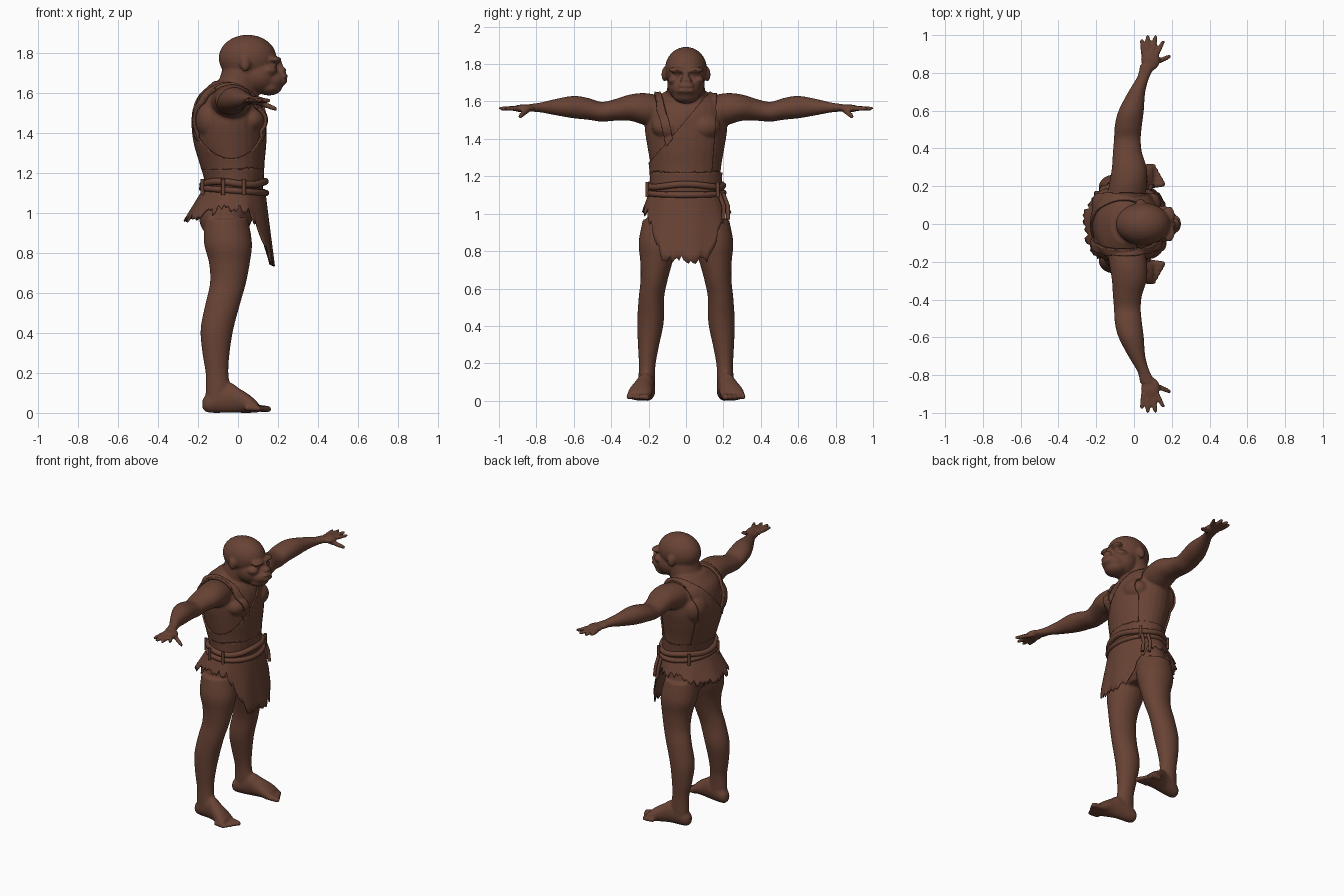
import bpy, bmesh, math, random
from mathutils import Vector

random.seed(4)
default = bpy.data.objects.get("Cube")
if default:
    bpy.data.objects.remove(default)

brown = bpy.data.materials.new("dark brown")
brown.use_nodes = True
brown.diffuse_color = (.14, .056, .035, 1)
brown.node_tree.nodes["Principled BSDF"].inputs["Base Color"].default_value = brown.diffuse_color


def add_object(name, mesh):
    """Link a smooth-shaded brown mesh to the scene."""
    mesh.materials.clear()
    mesh.materials.append(brown)
    mesh.shade_smooth()
    mesh.set_sharp_from_angle(angle=math.radians(50))
    obj = bpy.data.objects.new(name, mesh)
    bpy.context.collection.objects.link(obj)
    return obj


def to_object(name, bm):
    mesh = bpy.data.meshes.new(name)
    bm.to_mesh(mesh)
    bm.free()
    return add_object(name, mesh)


def spline(keys, steps=5):
    """Smoothly interpolate rows of numbers."""
    rows = []
    for i in range(len(keys) - 1):
        a, b, c, d = (keys[min(max(i + k, 0), len(keys) - 1)] for k in (-1, 0, 1, 2))
        for s in range(steps):
            t = s / steps
            rows.append([q + t / 2 * (r - p + t * (2 * p - 5 * q + 4 * r - w + t * (3 * (q - r) + w - p)))
                         for p, q, r, w in zip(a, b, c, d)])
    return rows + [list(keys[-1])]


def skin_rings(bm, axis, rows, side=1, sides=28):
    """Skin ellipses along an axis; a row is position, two centres, two radii."""
    rings = []
    for pos, u, v, ru, rv in rows:
        ring = []
        for i in range(sides):
            a = math.tau * i / sides
            p = [u + ru * math.cos(a), v + rv * math.sin(a)]
            p.insert("xyz".index(axis), pos)
            ring.append(bm.verts.new((p[0], p[1] * side, p[2])))
        rings.append(ring)
    for low, high in zip(rings, rings[1:]):
        for i in range(sides):
            j = (i + 1) % sides
            bm.faces.new((low[i], low[j], high[j], high[i]))
    bm.faces.new(rings[0][::-1])
    bm.faces.new(rings[-1])


def loft(bm, axis, keys, side=1):
    skin_rings(bm, axis, spline(keys), side)


def blob(bm, centre, radii, side=1):
    """An ellipsoid."""
    x, y, z = centre
    angles = [math.pi * (k + .3) / 14 for k in range(14)]
    skin_rings(bm, "z", [(z - radii[2] * math.cos(a), x, y, radii[0] * math.sin(a), radii[1] * math.sin(a))
                         for a in angles], side)


def digit(bm, axis, start, end, radius, side=1):
    """A round-tipped finger or toe."""
    a, b = Vector(start), Vector(end)
    rows = []
    for along, scale in ((0, 1.1), (.5, 1), (.8, .92), (.92, .75), (.98, .45), (1, .15)):
        p = list(a.lerp(b, along))
        rows.append((p.pop("xyz".index(axis)), *p, radius * scale, radius * scale))
    skin_rings(bm, axis, rows, side, 14)


# Torso and neck
bm = bmesh.new()
loft(bm, "z", [(.87, -.05, 0, .07, .09), (.95, -.055, 0, .12, .2), (1.05, -.04, 0, .142, .195),
               (1.15, -.02, 0, .138, .183), (1.25, -.03, 0, .153, .188), (1.35, -.04, 0, .172, .205),
               (1.45, -.045, 0, .178, .22), (1.53, -.045, 0, .17, .215), (1.59, -.05, 0, .145, .2),
               (1.63, -.055, 0, .1, .15), (1.66, -.05, 0, .07, .1)])
loft(bm, "z", [(1.5, -.05, 0, .13, .13), (1.6, -.02, 0, .11, .11), (1.68, .01, 0, .1, .1), (1.76, .03, 0, .1, .09)])

# Head: skull, face, muzzle, chin, nose and lips
for centre, radii in [((.048, 0, 1.775), (.145, .112, .117)), ((.105, 0, 1.69), (.1, .1, .095)),
                      ((.16, 0, 1.665), (.08, .075, .055)), ((.155, 0, 1.63), (.065, .07, .042)),
                      ((.205, 0, 1.735), (.02, .016, .035)), ((.222, 0, 1.715), (.02, .032, .016)),
                      ((.226, 0, 1.684), (.024, .045, .012)), ((.222, 0, 1.657), (.026, .046, .012))]:
    blob(bm, centre, radii)

for side in (1, -1):
    # Brows, eyes, cheeks, ears, chest, shoulder blades and buttocks
    for centre, radii in [((.185, .045, 1.768), (.032, .05, .016)), ((.18, .044, 1.742), (.016, .02, .012)),
                          ((.155, .065, 1.715), (.04, .032, .025)), ((.035, .115, 1.745), (.026, .016, .038)),
                          ((.065, .095, 1.465), (.07, .09, .065)), ((-.14, .1, 1.47), (.075, .09, .1)),
                          ((-.115, .09, .98), (.08, .1, .1))]:
        blob(bm, centre, radii, side)
    # Arm
    loft(bm, "y", [(.13, -.045, 1.55, .1, .08), (.22, -.03, 1.56, .1, .085), (.3, -.025, 1.567, .092, .07),
                   (.38, -.035, 1.555, .077, .058), (.45, -.035, 1.545, .071, .053), (.52, -.03, 1.56, .072, .058),
                   (.6, -.015, 1.57, .067, .06), (.7, .015, 1.57, .045, .043), (.78, .05, 1.568, .033, .026),
                   (.84, .073, 1.566, .042, .02)], side)
    # Hand
    blob(bm, (.087, .87, 1.563), (.051, .06, .021), side)
    for a, b, x, y in [(.05, .9, .041, .981), (.076, .9, .072, 1.002), (.1, .9, .115, 1.002), (.122, .9, .157, .973)]:
        digit(bm, "y", (a, b, 1.563), (x, y, 1.563), .013, side)
    digit(bm, "x", (.09, .845, 1.558), (.197, .89, 1.518), .015, side)
    # Leg
    loft(bm, "z", [(.97, -.06, .12, .11, .11), (.85, -.05, .145, .12, .108), (.75, -.043, .157, .102, .088),
                   (.65, -.05, .17, .09, .073), (.55, -.075, .185, .087, .068), (.42, -.105, .19, .082, .071),
                   (.3, -.11, .2, .068, .057), (.2, -.105, .207, .057, .045), (.12, -.1, .21, .062, .044),
                   (.05, -.1, .21, .062, .044)], side)
    # Foot
    loft(bm, "x", [(-.178, .205, .045, .015, .02), (-.15, .205, .05, .04, .048), (-.05, .215, .075, .046, .075),
                   (.01, .232, .06, .056, .06), (.06, .245, .044, .064, .044), (.1, .252, .027, .062, .025)], side)
    for i in range(5):
        digit(bm, "x", (.065 - .008 * i, .206 + .024 * i, .026), (.168 - .013 * i, .213 + .024 * i, .018),
              .018 - .0012 * i, side)
bmesh.ops.recalc_face_normals(bm, faces=bm.faces)

# Fuse the flesh into one smooth skin
draft = to_object("body_draft", bm)
fuse = draft.modifiers.new("fuse", "REMESH")
fuse.mode, fuse.voxel_size = "VOXEL", .008
relax = draft.modifiers.new("relax", "SMOOTH")
relax.factor, relax.iterations = .5, 3
skin = bpy.data.meshes.new_from_object(draft.evaluated_get(bpy.context.evaluated_depsgraph_get()))
bpy.data.objects.remove(draft)
body = add_object("body", skin)


def garment(name, cuts, thickness=.01):
    """Copy the skin, trim it by planes and thicken it outward."""
    bm = bmesh.new()
    bm.from_mesh(skin)
    for point, outward in cuts:
        bmesh.ops.bisect_plane(bm, geom=bm.verts[:] + bm.edges[:] + bm.faces[:], plane_co=point,
                               plane_no=Vector(outward).normalized(), clear_outer=True)
    obj = to_object(name, bm)
    shell = obj.modifiers.new("thickness", "SOLIDIFY")
    shell.thickness, shell.offset = thickness, 1


# Tunic over one shoulder, with a strap over the other
neckline = ((0, 0, 1.5), (0, -1.19, 1))
split = (0, 0, 1.22)
garment("tunic_waist", [(split, (0, 0, 1)), ((0, 0, 1.1), (0, 0, -1))])
garment("tunic_band", [(split, (0, 0, -1)), neckline, ((0, .155, 1.5), (0, 1, -.08))])
slant = Vector((0, .968, .25))
middle = Vector((0, -.112, 1.49))
garment("shoulder_strap", [(middle + slant * .02, slant), (middle - slant * .02, -slant),
                           ((0, 0, 1.48), (0, 1.19, -1))], .016)


def tube(name, points, radius, closed=False):
    curve = bpy.data.curves.new(name, "CURVE")
    curve.dimensions = "3D"
    curve.bevel_depth, curve.bevel_resolution, curve.use_fill_caps = radius, 3, True
    line = curve.splines.new("POLY")
    line.points.add(len(points) - 1)
    for p, co in zip(line.points, points):
        p.co = (*co, 1)
    line.use_cyclic_u = closed
    curve.materials.append(brown)
    bpy.context.collection.objects.link(bpy.data.objects.new(name, curve))


def around(angle, z, grow=0):
    """A point on the waist, with angle zero in front."""
    return (-.02 + (.156 + grow) * math.cos(angle), (.197 + grow) * math.sin(angle), z)


# Rope belt, bindings and a hanging tie
turn = [math.tau * i / 64 for i in range(64)]
tube("belt_upper", [around(a, 1.15 + .008 * math.cos(3 * a)) for a in turn], .018, True)
tube("belt_lower", [around(a, 1.112 - .012 * math.cos(a), .004) for a in turn], .016, True)
for i, a in enumerate((.9, 2.3, 3.6, 4.4, 5.0)):
    tube(f"belt_binding_{i}", [around(a, z, .02) for z in (1.09, 1.13, 1.17)], .01)
for i, a in enumerate((.95, 1.15)):
    tube(f"belt_tie_{i}", [around(a, 1.11, .02), around(a + .04, 1.04, .045), around(a, .97, .05)], .011)

# Ragged loincloth: long in front, short at the sides, flared behind
bm = bmesh.new()
segments, rows = 120, 8
columns = []
for i in range(segments):
    a = math.tau * i / segments
    b = min(a, math.tau - a)
    if b < 1.15:
        hem = .75 + .26 * max(0, (b - .5) / .65) ** .8
    else:
        hem = 1.02 - .05 * max(0, math.sin((b - 1.9) * 1.3))
    hem += random.uniform(-.02, .025)
    column = []
    for k in range(rows + 1):
        drop = (1.12 - hem) * k / rows
        flare = (.36 - .24 * math.cos(a)) * drop + .004 * math.sin(9 * a) * k / rows
        column.append(bm.verts.new(around(a, 1.12 - drop, flare)))
    columns.append(column)
for i in range(segments):
    left, right = columns[i], columns[(i + 1) % segments]
    for k in range(rows):
        bm.faces.new((left[k], left[k + 1], right[k + 1], right[k]))
cloth = to_object("loincloth", bm)
cloth.modifiers.new("thickness", "SOLIDIFY").thickness = .008
